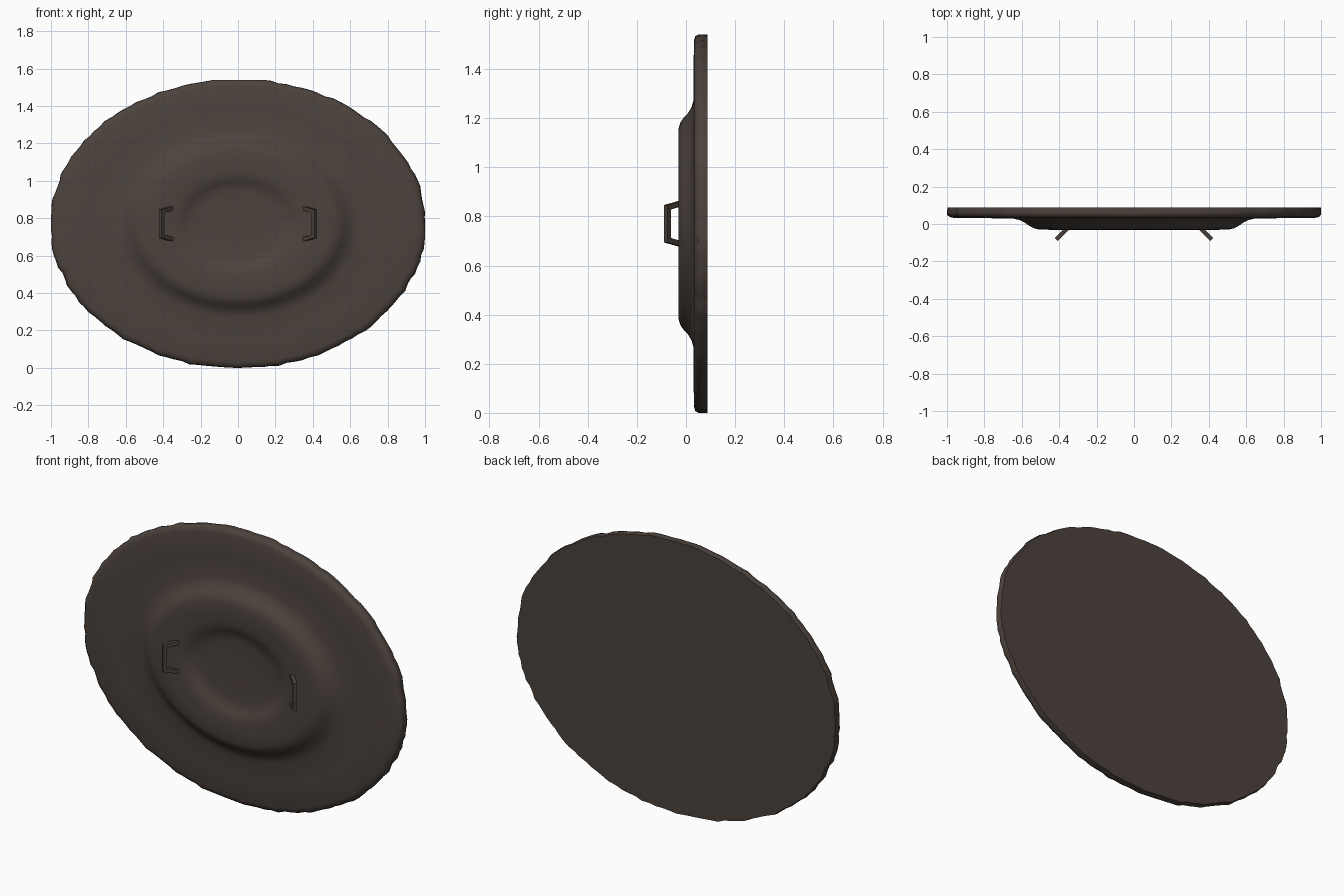
import bpy, bmesh, math, random
from mathutils import Vector

if "Cube" in bpy.data.objects:
    bpy.data.objects.remove(bpy.data.objects["Cube"])

random.seed(4)
CZ, RATIO, SEG = 0.77, 0.77, 144

brown = bpy.data.materials.new("dark_brown")
brown.diffuse_color = (0.072, 0.055, 0.046, 1)
brown.use_nodes = True
brown.node_tree.nodes["Principled BSDF"].inputs["Base Color"].default_value = brown.diffuse_color


def finish(name, bm, angle):
    bmesh.ops.recalc_face_normals(bm, faces=bm.faces)
    mesh = bpy.data.meshes.new(name)
    bm.to_mesh(mesh)
    bm.free()
    mesh.materials.append(brown)
    ob = bpy.data.objects.new(name, mesh)
    bpy.context.collection.objects.link(ob)
    bpy.ops.object.select_all(action='DESELECT')
    ob.select_set(True)
    bpy.context.view_layer.objects.active = ob
    bpy.ops.object.shade_smooth_by_angle(angle=math.radians(angle))
    return ob


# Oval plate: (radius, y) profile swept round an ellipse, with a raised boss
# and a shallow dish in the middle
profile = [(1.0, 0.087), (1.006, 0.065), (1.003, 0.05), (0.99, 0.038), (0.965, 0.032),
           (0.8, 0.031), (0.65, 0.03), (0.615, 0.022), (0.585, 0.008), (0.56, -0.01),
           (0.535, -0.023), (0.505, -0.03), (0.44, -0.031), (0.36, -0.03),
           (0.32, -0.025), (0.29, -0.014), (0.26, -0.004), (0.22, 0.0), (0.12, 0.001)]
wobble = [random.uniform(-0.008, 0.004) for _ in range(SEG)]
bm = bmesh.new()
rings = []
for r, y in profile:
    ring = []
    for i in range(SEG):
        a = 2 * math.pi * i / SEG
        k = r + (wobble[i] if r > 0.95 else 0)      # slightly ragged rim
        x = max(-1, min(1, k * math.cos(a)))
        z = max(-0.77, min(0.77, k * RATIO * math.sin(a)))
        ring.append(bm.verts.new((x, y, CZ + z)))
    rings.append(ring)
for a, b in zip(rings, rings[1:]):
    for i in range(SEG):
        j = (i + 1) % SEG
        bm.faces.new((a[i], a[j], b[j], b[i]))
bm.faces.new(rings[0])
bm.faces.new(rings[-1])
finish("oval_plate", bm, 40)


# Handles: square bar bent into a bracket, leaning outwards from the boss
def handle(side):
    bm = bmesh.new()
    out = Vector((side * 0.707, -0.707, 0))
    across = Vector((side * 0.707, 0.707, 0))
    foot = Vector((side * 0.355, -0.022, CZ))
    h = 0.011
    # outer and inner outline points as (reach, height)
    outer = [(0, -0.093), (0.086, -0.076), (0.086, 0.076), (0, 0.093)]
    inner = [(0, -0.072), (0.066, -0.058), (0.066, 0.058), (0, 0.072)]
    rows = []
    for (ro, zo), (ri, zi) in zip(outer, inner):
        po = foot + out * ro + Vector((0, 0, zo))
        pi = foot + out * ri + Vector((0, 0, zi))
        rows.append([bm.verts.new(p) for p in
                     (po - across * h, po + across * h, pi + across * h, pi - across * h)])
    for a, b in zip(rows, rows[1:]):
        for i in range(4):
            j = (i + 1) % 4
            bm.faces.new((a[i], a[j], b[j], b[i]))
    bm.faces.new(rows[0])
    bm.faces.new(rows[-1])
    finish("handle_right" if side > 0 else "handle_left", bm, 30)


for s in (-1, 1):
    handle(s)
